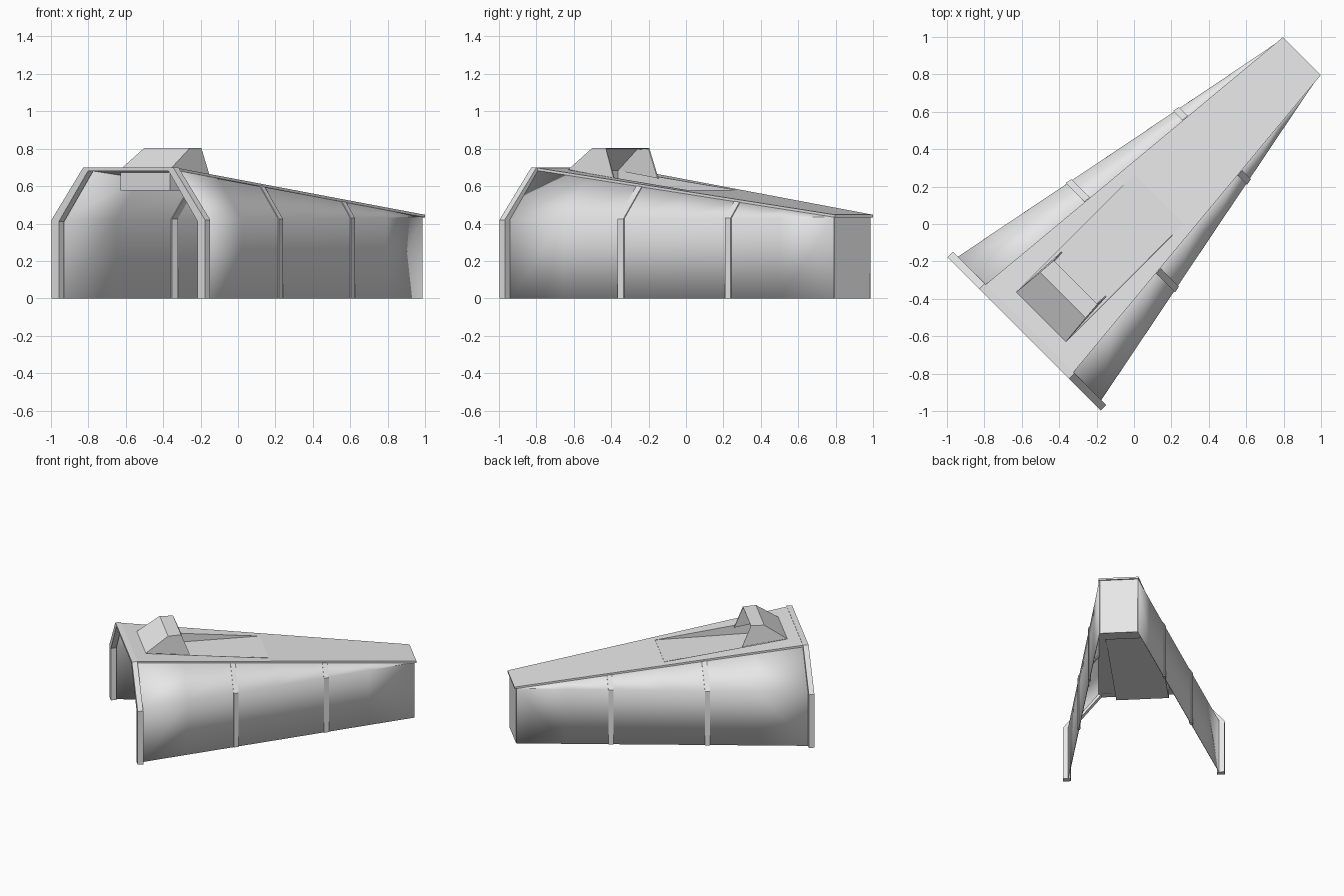
import bpy, bmesh, math

if "Cube" in bpy.data.objects:
    bpy.data.objects.remove(bpy.data.objects["Cube"])

R = math.sqrt(0.5)
FRONT, BACK = -0.79, 1.27      # deck ends along the diagonal axis
grey = bpy.data.materials.new("light_grey")
grey.diffuse_color = (0.8, 0.8, 0.8, 1)
grey.use_nodes = True
grey.node_tree.nodes["Principled BSDF"].inputs["Base Color"].default_value = grey.diffuse_color


def lerp(a, b, u):
    return a + (b - a) * (u - FRONT) / (BACK - FRONT)


def deck_z(u):
    return lerp(0.697, 0.447, u)


def edge(u):                   # half width of the deck
    return lerp(0.332, 0.143, u)


def wall(u, off=0.0):          # half section of the side wall: base, knee, top
    w = lerp(0.54, 0.134, u) + off
    top = min(deck_z(u) - 0.012, 0.7)
    return [(w, 0), (w, lerp(0.42, 0.434, u)), (edge(u) - 0.006 + off, top)]


def build(name, verts, faces, thick=0.0, offset=0.0, smooth=False):
    """Make an object from (along, across, up) points, turned onto the diagonal."""
    bm = bmesh.new()
    vs = [bm.verts.new(((u + v) * R, (u - v) * R, z)) for u, v, z in verts]
    for f in faces:
        bm.faces.new([vs[i] for i in f])
    bmesh.ops.recalc_face_normals(bm, faces=bm.faces[:])
    me = bpy.data.meshes.new(name)
    bm.to_mesh(me)
    bm.free()
    me.materials.append(grey)
    for p in me.polygons:
        p.use_smooth = smooth
    ob = bpy.data.objects.new(name, me)
    bpy.context.collection.objects.link(ob)
    if thick:
        m = ob.modifiers.new("thickness", 'SOLIDIFY')
        m.thickness, m.offset = thick, offset
    return ob


def loft(name, a, b, cap=True, **kw):
    """Join two matching closed sections."""
    n = len(a)
    faces = [(i, (i + 1) % n, n + (i + 1) % n, n + i) for i in range(n)]
    if cap:
        faces += [tuple(range(n)), tuple(range(n, 2 * n))]
    return build(name, a + b, faces, **kw)


# Side walls and ribs, mirrored
for s, side in ((-1, "left"), (1, "right")):
    us = [FRONT + (1.255 - FRONT) * i / 6 for i in range(7)]
    verts = [(u, s * v, z) for u in us for v, z in wall(u)]
    faces = [(3 * i + j, 3 * i + j + 1, 3 * i + j + 4, 3 * i + j + 3)
             for i in range(6) for j in range(2)]
    build(side + "_wall", verts, faces, thick=0.004, smooth=True)
    for k, u0 in enumerate((-0.103, 0.575)):
        a, b = [[(u, s * v, z) for v, z in wall(u, 0.009) + wall(u, -0.009)[::-1]]
                for u in (u0, u0 + 0.036)]
        loft(f"{side}_rib_{k + 1}", a, b)

# Arched frame round the open front
outer = [(0.58, 0), (0.58, 0.42), (0.34, 0.7)]
inner = [(0.525, 0), (0.525, 0.41), (0.305, 0.68)]
arch = (outer + [(-v, z) for v, z in outer[::-1]]
        + [(-v, z) for v, z in inner] + inner[::-1])
n = len(arch)
pts = [(u, v, z) for u in (-0.83, -0.79) for v, z in arch]
faces = [(i, (i + 1) % n, n + (i + 1) % n, n + i) for i in range(n)]
for i in range(5):             # end faces of the arch, segment by segment
    lo = [0, 1, 2, 3, 4, 5]
    li = [11, 10, 9, 8, 7, 6]
    q = (lo[i], lo[i + 1], li[i + 1], li[i])
    faces += [q, tuple(n + j for j in q)]
build("front_frame", pts, faces)

# End wall
build("end_wall", [(1.255, v, z) for v, z in
                   ((-0.134, 0), (0.134, 0), (0.134, 0.437), (-0.134, 0.437))],
      [(0, 1, 2, 3)], thick=0.004)

# Sloping deck with an opening for the sunken well
HW, U0, FLOOR = 0.187, -0.70, 0.578
U1 = FRONT + (0.697 - FLOOR) / 0.25 * (BACK - FRONT)
rows = [(FRONT, HW), (U0, HW), (U1, HW), (BACK, 0.075)]
top = [(u, v, deck_z(u)) for u, h in rows for v in (-edge(u), -h, h, edge(u))]
cells = [(i, j) for i in range(3) for j in range(3) if (i, j) != (1, 1)]
bm_faces = [(4 * i + j, 4 * i + j + 1, 4 * i + j + 5, 4 * i + j + 4) for i, j in cells]
low = [(u, v, z - 0.014) for u, v, z in top]
under = [tuple(16 + k for k in f) for f in bm_faces]
rim = [0, 1, 2, 3, 7, 11, 15, 14, 13, 12, 8, 4]
hole = [5, 6, 10, 9]
sides = [(r[i], r[(i + 1) % len(r)], 16 + r[(i + 1) % len(r)], 16 + r[i])
         for r in (rim, hole) for i in range(len(r))]
build("deck", top + low, bm_faces + under + sides)

# Wedge-shaped well sunk into the deck
well = [(U0, -HW, FLOOR), (U0, HW, FLOOR), (U1, HW, FLOOR), (U1, -HW, FLOOR),
        (U0, -HW, deck_z(U0)), (U0, HW, deck_z(U0))]
build("sunken_well", well, [(0, 1, 2, 3), (0, 1, 5, 4), (1, 2, 5), (0, 3, 4)], thick=0.004)

# Hood over the well, open at the back
half = [(U0, 0.186, deck_z(U0)), (-0.537, 0.170, 0.8),
        (-0.442, 0.162, 0.8), (-0.378, 0.166, deck_z(-0.378) - 0.005)]
hood = [(u, -v, z) for u, v, z in half] + half
build("hood", hood, [(0, 1, 5, 4), (1, 2, 6, 5), (0, 1, 2, 3), (4, 5, 6, 7)], thick=0.008)
